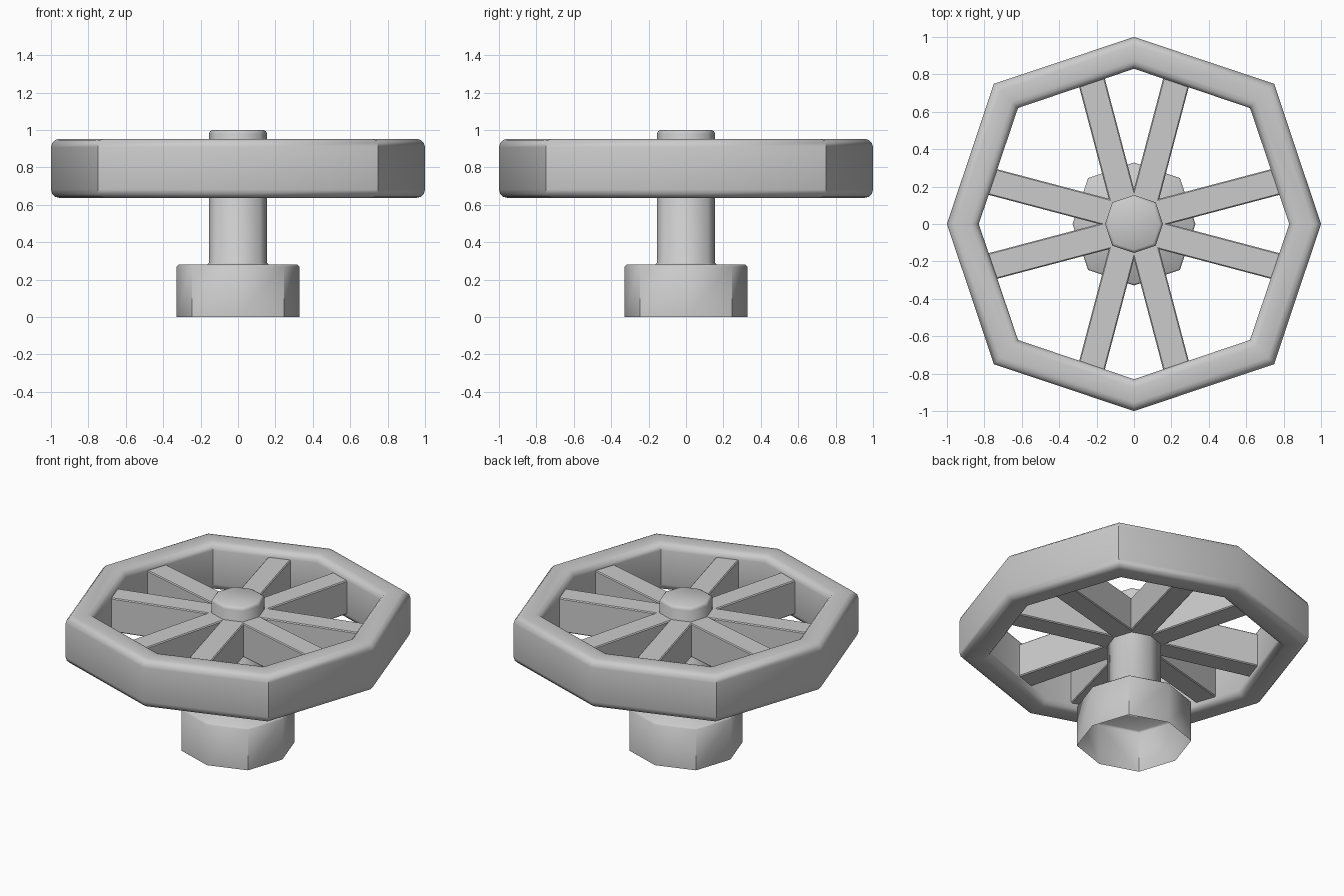
import bpy, bmesh, math
from mathutils import Matrix

if "Cube" in bpy.data.objects:
    bpy.data.objects.remove(bpy.data.objects["Cube"])


def corner(i, axis_r, diag_r):
    # eight-sided ring with slightly larger diagonal corners
    a = i * math.pi / 4
    r = diag_r if i % 2 else axis_r
    return r * math.cos(a), r * math.sin(a)


def finish(bm, name, angle):
    bmesh.ops.recalc_face_normals(bm, faces=bm.faces)
    me = bpy.data.meshes.new(name)
    bm.to_mesh(me)
    bm.free()
    ob = bpy.data.objects.new(name, me)
    bpy.context.collection.objects.link(ob)
    bpy.ops.object.select_all(action='DESELECT')
    ob.select_set(True)
    bpy.context.view_layer.objects.active = ob
    bpy.ops.object.shade_smooth_by_angle(angle=math.radians(angle))
    return ob


def lathe(name, profile, closed=False, cap=False, angle=50):
    # profile rows: axis radius, diagonal radius, z
    bm = bmesh.new()
    rings = []
    for ra, rd, z in profile:
        rings.append([bm.verts.new((*corner(i, ra, rd), z)) for i in range(8)])
    pairs = list(zip(rings, rings[1:]))
    if closed:
        pairs.append((rings[-1], rings[0]))
    for lo, hi in pairs:
        for i in range(8):
            j = (i + 1) % 8
            bm.faces.new((lo[i], lo[j], hi[j], hi[i]))
    if cap:
        bm.faces.new(rings[-1])
    return finish(bm, name, angle)


# Rim: rounded rectangular section swept round the octagon
section = []
b, z0, z1 = 0.045, 0.637, 0.953
for cx, cz, start in ((1 - b, z1 - b, 0), (0.83 + b, z1 - b, 90),
                      (0.83 + b, z0 + b, 180), (1 - b, z0 + b, 270)):
    for k in range(4):
        a = math.radians(start + 30 * k)
        r = cx + b * math.cos(a)
        t = (r - 0.83) / 0.17
        section.append((r, 0.877 + t * (1.06 - 0.877), cz + b * math.sin(a)))
lathe("wheel_rim", section, closed=True)

# Stem, hub cap and hollow open-bottomed base in one profile
rows = [(0.328, 0), (0.328, 0.27), (0.318, 0.28), (0.165, 0.28), (0.155, 0.29),
        (0.155, 0.98), (0.15, 0.993), (0.138, 1.0)]
lathe("stem_and_base", [(r, r * 1.06, z) for r, z in rows], cap=True)

# Spokes: a mirrored pair for each of the four sides
bm = bmesh.new()
x0, x1, half = 0.10, 0.83, 0.072
tilt = math.radians(14.8)
for quarter in range(4):
    for side in (1, -1):
        m = (Matrix.Rotation(quarter * math.pi / 2, 4, 'Z')
             @ Matrix.Translation((0, 0.025 * side, 0.795))
             @ Matrix.Rotation(tilt * side, 4, 'Z')
             @ Matrix.Translation(((x0 + x1) / 2, 0, 0))
             @ Matrix.Diagonal((x1 - x0, half * 2, 0.225, 1)))
        bmesh.ops.create_cube(bm, size=1, matrix=m)
long_edges = [e for e in bm.edges if e.calc_length() > 0.5]
bmesh.ops.bevel(bm, geom=long_edges, offset=0.006, segments=1, affect='EDGES')
finish(bm, "spokes", 30)
